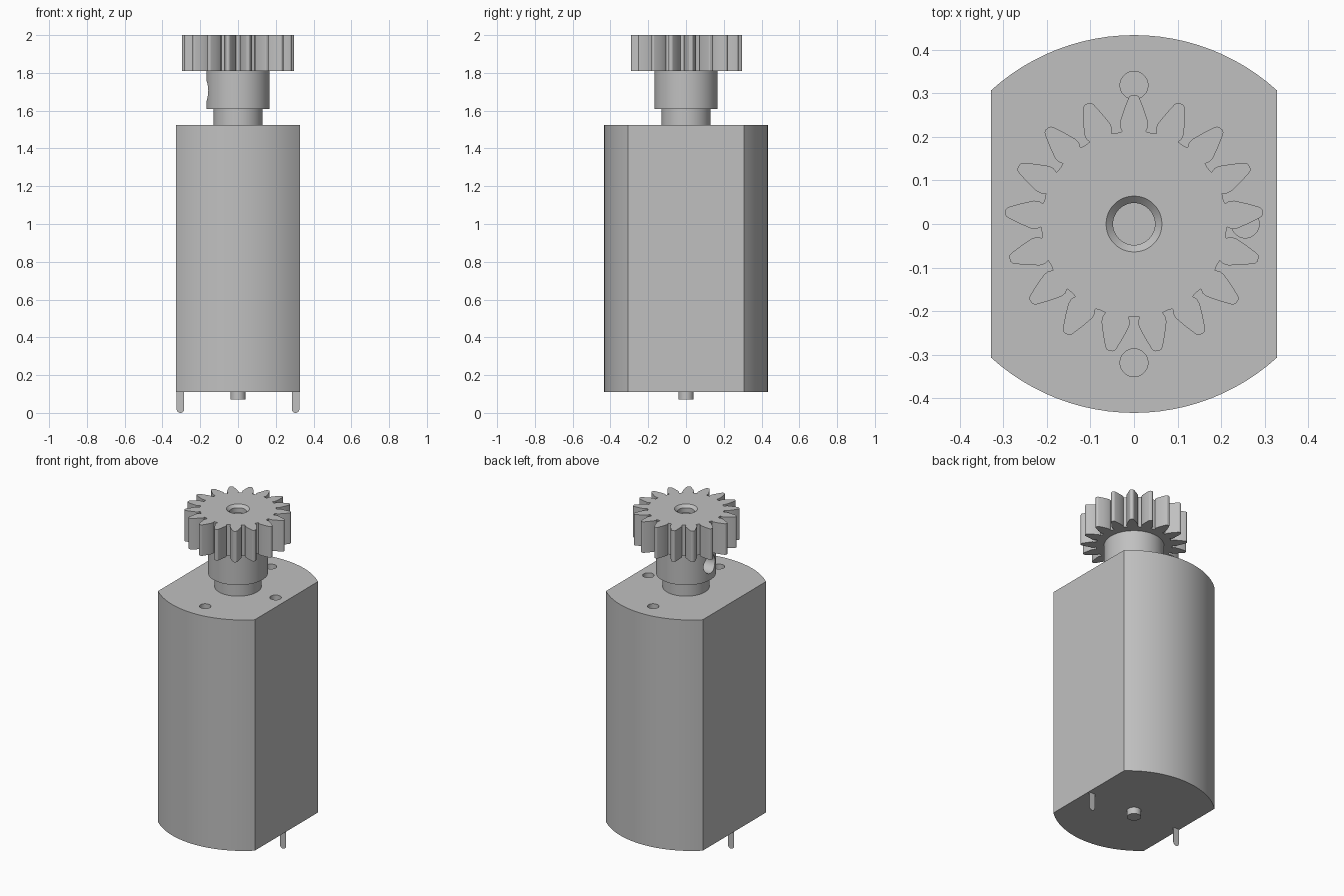
import bpy, bmesh, math
from math import sin, cos, pi, radians
from mathutils import Matrix, Vector

cube = bpy.data.objects.get("Cube")
if cube:
    bpy.data.objects.remove(cube, do_unlink=True)

grey = bpy.data.materials.new("plain grey")
grey.use_nodes = True
colour = (0.53, 0.53, 0.53, 1)
grey.diffuse_color = colour
grey.node_tree.nodes["Principled BSDF"].inputs["Base Color"].default_value = colour


def add_object(name, bm):
    bmesh.ops.recalc_face_normals(bm, faces=bm.faces)
    mesh = bpy.data.meshes.new(name)
    bm.to_mesh(mesh)
    bm.free()
    mesh.materials.append(grey)
    obj = bpy.data.objects.new(name, mesh)
    bpy.context.collection.objects.link(obj)
    return obj


def prism(name, outline, bottom, top, matrix=Matrix()):
    """Extrude a flat outline from bottom to top."""
    bm = bmesh.new()
    face = bm.faces.new([bm.verts.new((x, y, bottom)) for x, y in outline])
    result = bmesh.ops.extrude_face_region(bm, geom=[face], use_keep_orig=True)
    moved = [g for g in result["geom"] if isinstance(g, bmesh.types.BMVert)]
    bmesh.ops.translate(bm, verts=moved, vec=(0, 0, top - bottom))
    bm.transform(matrix)
    return add_object(name, bm)


def cone(name, r_low, r_high, bottom, top, x=0, y=0, sides=48, matrix=None):
    bm = bmesh.new()
    bmesh.ops.create_cone(bm, cap_ends=True, segments=sides, radius1=r_low,
                          radius2=r_high, depth=top - bottom)
    bm.transform(matrix or Matrix.Translation((x, y, (bottom + top) / 2)))
    return add_object(name, bm)


def select(obj):
    bpy.ops.object.select_all(action="DESELECT")
    obj.select_set(True)
    bpy.context.view_layer.objects.active = obj


def cut(obj, cutter):
    """Subtract the cutter and throw it away."""
    cutter.hide_render = True
    mod = obj.modifiers.new("cut", "BOOLEAN")
    mod.operation = "DIFFERENCE"
    mod.solver = "EXACT"
    mod.object = cutter
    select(obj)
    bpy.ops.object.modifier_apply(modifier=mod.name)
    bpy.data.objects.remove(cutter, do_unlink=True)


# Motor case: two wide arcs joined by flat sides
half_width, corner, depth = 0.328, 0.306, 0.433
sag = depth - corner
arc_r = (half_width ** 2 + sag ** 2) / (2 * sag)
sweep = math.asin(half_width / arc_r)
steps = 24
back = []
for i in range(steps + 1):
    a = sweep * (1 - 2 * i / steps)
    back.append((arc_r * sin(a), depth - arc_r + arc_r * cos(a)))
case = prism("motor_case", back + [(-x, -y) for x, y in back], 0.11, 1.525)

# Mounting holes in the top of the case
for x, y in ((0, 0.318), (0, -0.318), (0.255, 0)):
    cut(case, cone("hole_cutter", 0.032, 0.032, 1.46, 1.6, x, y, 32))

# Collar, rear shaft stub and gear hub
collar = cone("shaft_collar", 0.13, 0.13, 1.525, 1.61)
stub = cone("rear_shaft", 0.04, 0.04, 0.07, 0.11)
hub = cone("gear_hub", 0.167, 0.167, 1.61, 1.81, sides=64)

# Set screw hole through the side of the hub
sideways = Matrix.Translation((-0.13, 0, 1.705)) @ Matrix.Rotation(pi / 2, 4, "Y")
cut(hub, cone("screw_cutter", 0.055, 0.055, 0, 0.16, sides=32, matrix=sideways))

# Gear with tapered, round-tipped teeth
teeth = 17
root = 0.212
half_tooth = [(root, 0.027), (0.222, 0.032), (0.234, 0.032), (0.262, 0.023),
              (0.288, 0.013), (0.293, 0.010), (0.296, 0.005)]
tooth = [(r, -w) for r, w in half_tooth] + [(r, w) for r, w in reversed(half_tooth)]
outline = []
for i in range(teeth):
    a = pi / 2 + 2 * pi * i / teeth
    for r, w in tooth:
        outline.append((r * cos(a) - w * sin(a), r * sin(a) + w * cos(a)))
    gap = a + pi / teeth
    outline.append((root * cos(gap), root * sin(gap)))
gear = prism("gear", outline, 1.81, 2.0)

# Bore with a chamfered mouth
cut(gear, cone("bore_cutter", 0.048, 0.048, 1.955, 2.05))
cut(gear, cone("chamfer_cutter", 0.044, 0.084, 1.98, 2.02))

# Flat terminal pins with rounded ends
pin_r = 0.02
pin_outline = [(pin_r, 0.11), (-pin_r, 0.11)]
for i in range(13):
    a = pi + pi * i / 12
    pin_outline.append((pin_r * cos(a), pin_r + pin_r * sin(a)))
for side, x in (("left", 0.305), ("right", -0.305)):
    upright = Matrix.Translation((x, 0, 0)) @ Matrix.Rotation(pi / 2, 4, "X")
    prism(side + "_terminal", pin_outline, -0.001, 0.001, upright)

for obj in (case, collar, stub, hub, gear):
    select(obj)
    bpy.ops.object.shade_smooth_by_angle(angle=radians(25))
